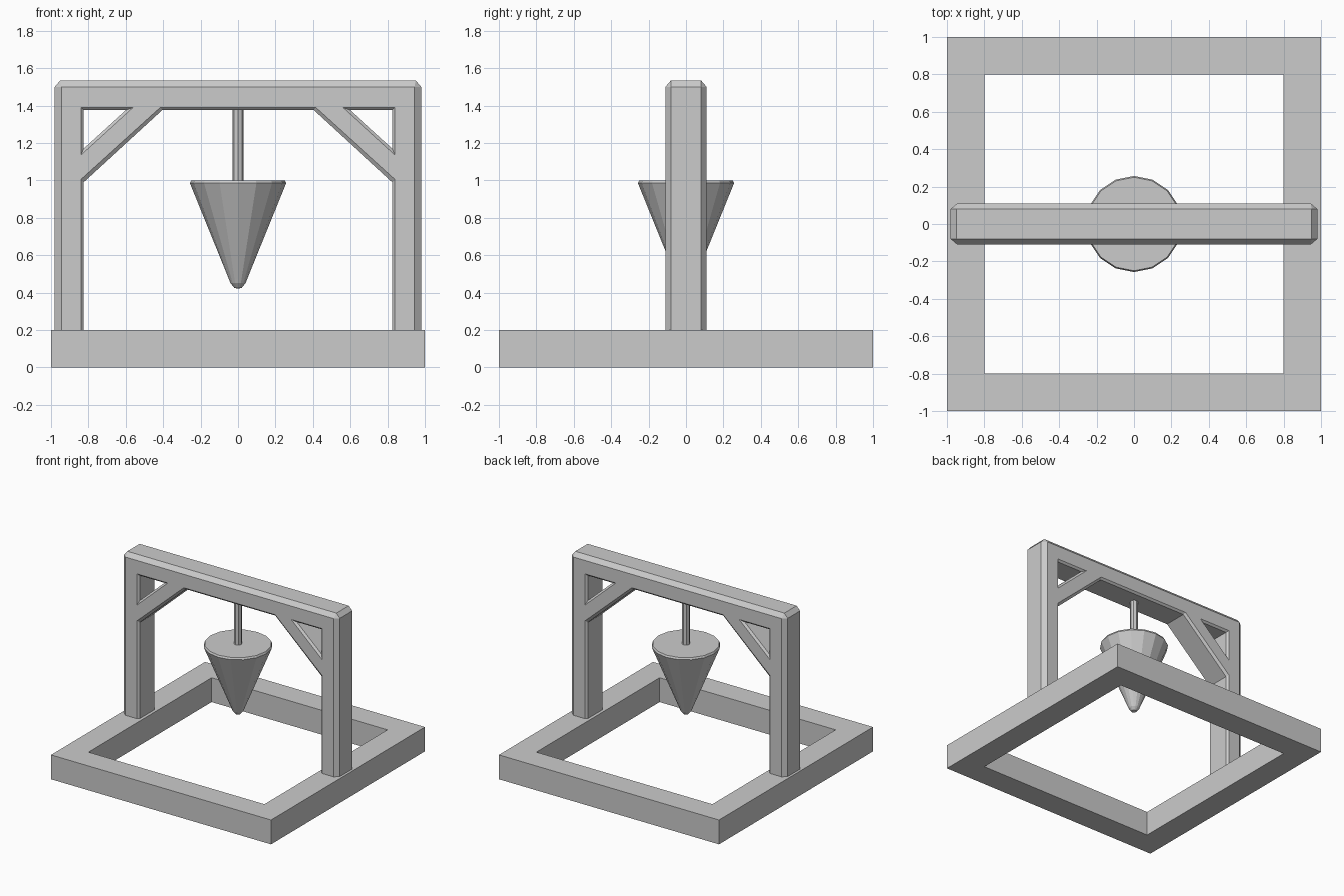
import bpy
import bmesh
from math import tau

cube = bpy.data.objects.get("Cube")
if cube:
    bpy.data.objects.remove(cube, do_unlink=True)

# Single grey finish
grey = bpy.data.materials.new("plain_grey")
grey.use_nodes = True
colour = (0.6, 0.6, 0.6, 1)
grey.diffuse_color = colour
grey.node_tree.nodes["Principled BSDF"].inputs["Base Color"].default_value = colour


def finish(name, bm):
    bmesh.ops.remove_doubles(bm, verts=bm.verts[:], dist=0.0005)
    bmesh.ops.recalc_face_normals(bm, faces=bm.faces[:])
    mesh = bpy.data.meshes.new(name)
    bm.to_mesh(mesh)
    bm.free()
    mesh.materials.append(grey)
    obj = bpy.data.objects.new(name, mesh)
    bpy.context.collection.objects.link(obj)
    return obj


def slab(name, loops, half, place, chamfer):
    """Extrude outlines of (face point, wall point) pairs, with chamfered rims."""
    bm = bmesh.new()
    for loop in loops:
        columns = []
        for face, wall in loop:
            inset = half - chamfer(wall)
            stops = ((face, -half), (wall, -inset), (wall, inset), (face, half))
            columns.append([bm.verts.new(place(*p, d)) for p, d in stops])
        for a, b in zip(columns, columns[1:] + columns[:1]):
            for i in range(3):
                bm.faces.new((a[i], b[i], b[i + 1], a[i + 1]))
    bmesh.ops.remove_doubles(bm, verts=bm.verts[:], dist=0.0005)
    # Close both ends, leaving the holes open
    axis = place(0, 0, 1)
    for sign in (-1, 1):
        rim = [e for e in bm.edges if e.is_boundary and all(
            sum(c * k for c, k in zip(v.co, axis)) * sign > 0 for v in e.verts)]
        bmesh.ops.triangle_fill(bm, edges=rim, use_beauty=True,
                                normal=[k * sign for k in axis])
    return finish(name, bm)


def lathe(name, profile, sides):
    bm = bmesh.new()
    verts = [bm.verts.new((r, 0, z)) for r, z in profile]
    edges = [bm.edges.new(pair) for pair in zip(verts, verts[1:])]
    bmesh.ops.spin(bm, geom=verts + edges, axis=(0, 0, 1), cent=(0, 0, 0),
                   angle=tau, steps=sides, use_merge=True)
    return finish(name, bm)


def mirrored(loop):
    return [((-f[0], f[1]), (-w[0], w[1])) for f, w in reversed(loop)]


def square(r):
    return [((x, y), (x, y)) for x, y in ((r, r), (-r, r), (-r, -r), (r, -r))]


# Square base frame
base = slab("base_frame", [square(1), square(0.8)], 0.1,
            lambda u, v, d: (u, v, d), lambda p: 0)
base.location.z = 0.1

# Gantry: two legs, top beam and corner braces in one chamfered piece
half_outline = [
    ((0.415, 1.39), (0.405, 1.375)),
    ((0.84, 1.005), (0.825, 0.99)),
    ((0.84, 0.2), (0.825, 0.2)),
    ((0.945, 0.2), (0.98, 0.2)),
    ((0.945, 1.5), (0.98, 1.5)),
    ((0.945, 1.5), (0.95, 1.535)),
]
brace_hole = [
    ((0.84, 1.39), (0.825, 1.375)),
    ((0.84, 1.135), (0.825, 1.17)),
    ((0.56, 1.39), (0.6, 1.375)),
]
slab("gantry", [half_outline + mirrored(half_outline), brace_hole, mirrored(brace_hole)],
     0.11, lambda u, v, d: (u, d, v), lambda p: 0.03 if abs(p[0]) > 0.9 else 0.015)

# Hanging rod and pointed weight
lathe("hanging_rod", [(0, 0.99), (0.03, 0.99), (0.03, 1.376), (0, 1.376)], 8)
lathe("pointed_weight", [(0, 0.42), (0.02, 0.425), (0.04, 0.45), (0.05, 0.475),
                         (0.257, 0.985), (0.25, 1.0), (0, 1.0)], 16)
